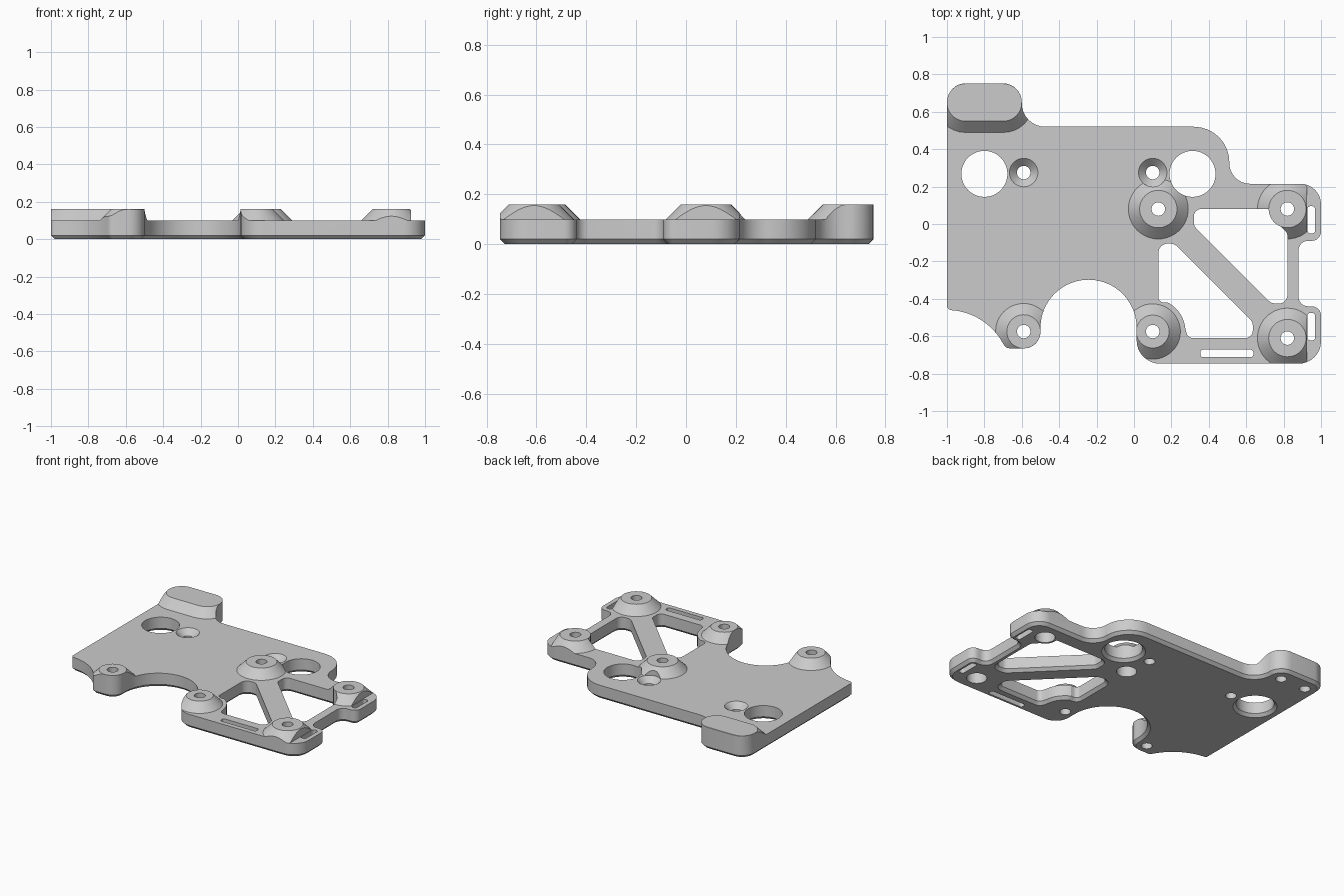
import bpy, bmesh
from math import radians, sin, cos, tan, atan2, pi
from mathutils import Vector

if "Cube" in bpy.data.objects:
    bpy.data.objects.remove(bpy.data.objects["Cube"])

TOP, BOSS, CHAMFER, CLIP_X = 0.10, 0.16, 0.02, 0.925

grey = bpy.data.materials.new("light grey")
grey.use_nodes = True
grey.diffuse_color = (0.6, 0.6, 0.6, 1)
grey.node_tree.nodes["Principled BSDF"].inputs["Base Color"].default_value = (0.6, 0.6, 0.6, 1)


def arc(x, y, r, start, end, n=24):
    """Points on an arc, as sharp corners of an outline."""
    angles = [radians(start + (end - start) * i / n) for i in range(n + 1)]
    return [(x + r * cos(a), y + r * sin(a), 0) for a in angles]


def circle(x, y, r):
    return [(p[0], p[1]) for p in arc(x, y, r, 0, 360, 48)[:-1]]


def rounded(corners, n=8):
    """Outline from (x, y, fillet radius) corners."""
    out = []
    for i, (x, y, r) in enumerate(corners):
        p = Vector((x, y))
        if r == 0:
            out.append((x, y))
            continue
        a = (Vector(corners[i - 1][:2]) - p).normalized()
        b = (Vector(corners[(i + 1) % len(corners)][:2]) - p).normalized()
        half = a.angle(b) / 2
        centre = p + (a + b).normalized() * r / sin(half)
        s, e = p + a * r / tan(half) - centre, p + b * r / tan(half) - centre
        a0 = atan2(s.y, s.x)
        sweep = (atan2(e.y, e.x) - a0 + pi) % (2 * pi) - pi
        for k in range(n + 1):
            t = a0 + sweep * k / n
            out.append((centre.x + r * cos(t), centre.y + r * sin(t)))
    return out


def box_outline(x0, x1, y0, y1, r):
    return rounded([(x0, y0, r), (x1, y0, r), (x1, y1, r), (x0, y1, r)])


def offset(points, d):
    """Move a counter-clockwise outline outwards by d."""
    out = []
    for i, p in enumerate(points):
        p = Vector(p)
        a = (p - Vector(points[i - 1])).normalized()
        b = (Vector(points[(i + 1) % len(points)]) - p).normalized()
        n1, n2 = Vector((a.y, -a.x)), Vector((b.y, -b.x))
        out.append(p + (n1 + n2) * d / (1 + n1.dot(n2)))
    return out


def solid(name, points, sections, clip=False):
    """Stack an outline at (height, offset) sections and close the ends."""
    bm = bmesh.new()
    rings = [[bm.verts.new((p[0], p[1], z)) for p in offset(points, d)] for z, d in sections]
    n = len(points)
    for low, high in zip(rings, rings[1:]):
        for i in range(n):
            j = (i + 1) % n
            bm.faces.new((low[i], low[j], high[j], high[i]))
    bm.faces.new(rings[0][::-1])
    bm.faces.new(rings[-1])
    if clip:
        bmesh.ops.bisect_plane(bm, geom=bm.verts[:] + bm.edges[:] + bm.faces[:],
                               plane_co=(CLIP_X, 0, 0), plane_no=(1, 0, 0), clear_outer=True)
        bmesh.ops.holes_fill(bm, edges=[e for e in bm.edges if e.is_boundary], sides=0)
    bmesh.ops.recalc_face_normals(bm, faces=bm.faces[:])
    mesh = bpy.data.meshes.new(name)
    bm.to_mesh(mesh)
    bm.free()
    mesh.materials.append(grey)
    ob = bpy.data.objects.new(name, mesh)
    bpy.context.collection.objects.link(ob)
    return ob


def combine(target, tool, operation):
    mod = target.modifiers.new("cut", 'BOOLEAN')
    mod.operation, mod.object, mod.solver = operation, tool, 'EXACT'
    bpy.context.view_layer.objects.active = target
    bpy.ops.object.modifier_apply(modifier=mod.name)
    bpy.data.objects.remove(tool)


# Oversized slab with the sloped bosses and the raised corner pad
plate = solid("mounting_plate", box_outline(-1.2, 1.2, -1, 1, 0.05), [(-0.1, 0), (TOP, 0)])
slope = [(0.05, BOSS - 0.05), (BOSS, 0)]
bosses = [(-0.59, -0.575, 0.09), (0.10, -0.575, 0.088), (0.13, 0.08, 0.10),
          (0.82, 0.08, 0.10), (0.82, -0.61, 0.10)]
for x, y, r in bosses:
    combine(plate, solid("boss", circle(x, y, r), slope, clip=x > 0.5), 'UNION')
combine(plate, solid("pad", box_outline(-1, -0.6, 0.55, 0.75, 0.098), slope), 'UNION')

# Trim to the outer outline, chamfered underneath
outline = rounded(
    [(-1, -0.458, 0.025)] + arc(-1, -0.80, 0.34, 85, 31)
    + [(-0.685, -0.665, 0.04), (-0.5, -0.665, 0.088)]
    + arc(-0.243, -0.555, 0.257, 180, 0, 40)
    + [(0.014, -0.747, 0.125), (1, -0.747, 0.12), (1, -0.44, 0.05), (0.88, -0.44, 0.05),
       (0.88, -0.09, 0.05), (1, -0.09, 0.05), (1, 0.215, 0.11), (0.51, 0.215, 0.11),
       (0.51, 0.52, 0.19), (-0.6, 0.52, 0.125), (-0.6, 0.752, 0.1), (-1, 0.752, 0.1)])
combine(plate, solid("trim", outline, [(0, -CHAMFER), (CHAMFER, 0), (0.4, 0)]), 'INTERSECT')

# Truss windows and large round holes, chamfered underneath
upper_window = rounded(
    [(0.32, 0.08, 0.04), (0.32, -0.01, 0.04), (0.735, -0.425, 0.05), (0.82, -0.425, 0.045),
     (0.82, -0.05, 0.03)] + arc(0.82, 0.08, 0.10, 250, 180, 12))
lower_window = rounded(
    [(0.13, -0.105, 0.05), (0.13, -0.42, 0.03)] + arc(0.10, -0.575, 0.175, 62, 6, 12)
    + [(0.288, -0.61, 0.035), (0.635, -0.61, 0.04), (0.635, -0.525, 0.04), (0.215, -0.105, 0.05)])
opening = [(-0.01, 0.01 + CHAMFER), (CHAMFER, 0), (0.4, 0)]
for shape in (upper_window, lower_window, circle(-0.8, 0.268, 0.123), circle(0.313, 0.268, 0.123)):
    combine(plate, solid("window", shape, opening), 'DIFFERENCE')

# Strap slots
through = [(-0.1, 0), (0.4, 0)]
for x0, x1, y0, y1 in [(0.355, 0.638, -0.712, -0.672), (0.928, 0.968, -0.05, 0.095),
                       (0.928, 0.968, -0.622, -0.475)]:
    combine(plate, solid("slot", box_outline(x0, x1, y0, y1, 0.015), through), 'DIFFERENCE')

# Screw holes: plain, counterbored below, countersunk above, blind under the pad
counterbore = [(-0.1, 0.03), (0.08, 0.03), (0.08, 0), (0.4, 0)]
countersink = [(-0.1, 0), (0.06, 0), (TOP, 0.04), (0.4, 0.04)]
blind = [(-0.1, 0), (0.12, 0)]
holes = [(x, y, through if i < 2 else counterbore) for i, (x, y, r) in enumerate(bosses)]
holes += [(x, 0.275, countersink) for x in (-0.59, 0.10)]
holes += [(x, 0.65, blind) for x in (-0.9, -0.7)]
for x, y, sections in holes:
    combine(plate, solid("hole", circle(x, y, 0.036), sections), 'DIFFERENCE')

# Smooth the round walls, keep the edges crisp
bpy.ops.object.select_all(action='DESELECT')
plate.select_set(True)
bpy.context.view_layer.objects.active = plate
bpy.ops.object.shade_smooth_by_angle(angle=radians(25))
